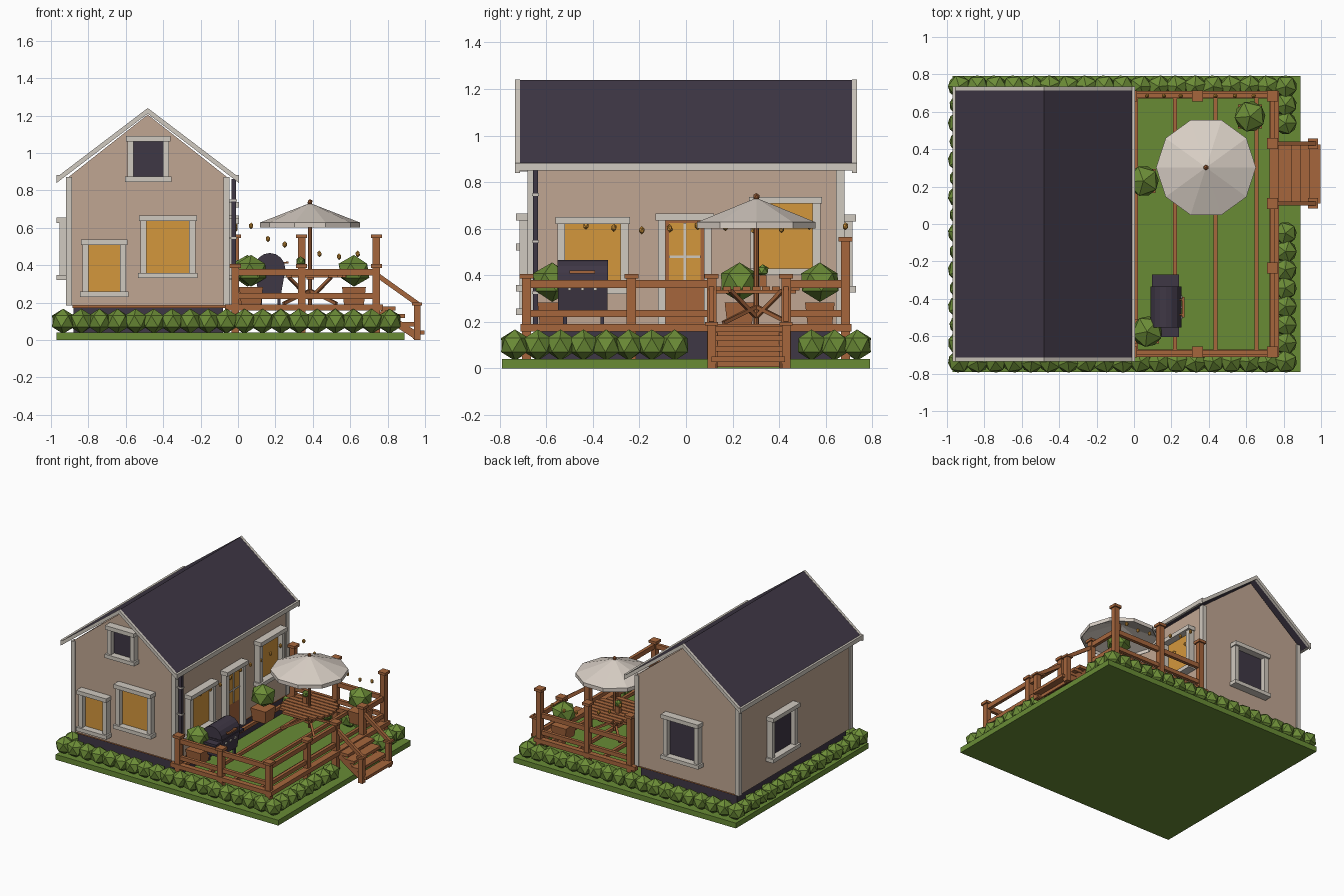
import bpy, bmesh, math, random
from mathutils import Vector, Matrix

if "Cube" in bpy.data.objects:
    bpy.data.objects.remove(bpy.data.objects["Cube"])
random.seed(4)

def mat(name, hexcol):
    lin = [(int(hexcol[i:i+2], 16) / 255) ** 2.2 for i in (0, 2, 4)]
    m = bpy.data.materials.new(name)
    m.diffuse_color = (*lin, 1)
    m.use_nodes = True
    m.node_tree.nodes["Principled BSDF"].inputs["Base Color"].default_value = m.diffuse_color
    return m

WALL, TRIM, DARK = mat("wall_beige", "BFA591"), mat("trim_grey", "CFC8BE"), mat("dark_slate", "413A47")
WOOD, GREEN, AMBER = mat("wood_brown", "A5663F"), mat("leaf_green", "6C8C3A"), mat("amber", "D3963F")
CANVAS, LAWN = mat("canvas", "D8CEC4"), mat("lawn_green", "688A38")

def finish(name, bm, m):
    bmesh.ops.recalc_face_normals(bm, faces=bm.faces)
    me = bpy.data.meshes.new(name)
    bm.to_mesh(me)
    bm.free()
    me.materials.append(m)
    ob = bpy.data.objects.new(name, me)
    bpy.context.collection.objects.link(ob)
    return ob

def add_box(bm, x0, x1, y0, y1, z0, z1):
    M = Matrix.Translation(((x0+x1)/2, (y0+y1)/2, (z0+z1)/2)) @ Matrix.Diagonal((abs(x1-x0), abs(y1-y0), abs(z1-z0), 1))
    bmesh.ops.create_cube(bm, size=1, matrix=M)

def boxes(name, m, lst):
    bm = bmesh.new()
    for b in lst:
        add_box(bm, *b)
    return finish(name, bm, m)

def beams(name, m, lst, w, h):
    bm = bmesh.new()
    for p, q in lst:
        p, q = Vector(p), Vector(q)
        R = (q - p).to_track_quat('Z', 'Y').to_matrix().to_4x4()
        M = Matrix.Translation((p+q)/2) @ R @ Matrix.Diagonal((w, h, (q-p).length, 1))
        bmesh.ops.create_cube(bm, size=1, matrix=M)
    return finish(name, bm, m)

def prism(name, m, pts, y0, y1):
    # xz profile extruded along y
    bm = bmesh.new()
    f = bm.faces.new([bm.verts.new((x, y0, z)) for x, z in pts])
    ext = bmesh.ops.extrude_face_region(bm, geom=[f])
    bmesh.ops.translate(bm, vec=(0, y1-y0, 0), verts=[v for v in ext['geom'] if isinstance(v, bmesh.types.BMVert)])
    return finish(name, bm, m)

def blobs(name, m, lst, sz=1.0):
    # low-poly balls: (x, y, z, radius)
    bm = bmesh.new()
    for x, y, z, r in lst:
        M = Matrix.Translation((x, y, z)) @ Matrix.Rotation(random.uniform(0, 6), 4, 'Z') @ Matrix.Diagonal((1, 1, sz, 1))
        bmesh.ops.create_icosphere(bm, subdivisions=1, radius=r, matrix=M)
    return finish(name, bm, m)

# Ground and hedge
boxes("lawn", LAWN, [(-.97, .89, -.79, .79, 0, .04)])
hedge = []
for i in range(19):
    x = -.935 + i * .097
    hedge += [(x, s * .735, .1, .067) for s in (-1, 1)]
for i in range(1, 15):
    y = -.735 + i * .098
    hedge.append((-.935, y, .1, .067 if i % 2 else .058))
    if not .04 < y < .48:
        hedge.append((.81, y, .1, .067))
blobs("hedge", GREEN, hedge)

# House body
CX = -.4825
boxes("foundation", DARK, [(-.88, -.08, -.65, .65, .03, .18)])
boxes("sill_beam", WOOD, [(-.885, -.06, -.66, .66, .172, .19)])
prism("house_walls", WALL, [(-.91, .185), (-.055, .185), (-.055, .868), (CX, 1.205), (-.91, .868)], -.67, .67)
corner = []
for x0, x1 in ((-.92, -.887), (-.078, -.045)):
    for s in (-1, 1):
        corner.append((x0, x1, s*.68, s*.645, .185, .87))
boxes("corner_boards", TRIM, corner)

# Roof with fascia and rake boards
def chevron(hw, top, t):
    k = .37 / .487
    e = top - hw * k
    return [(CX-hw, e), (CX, top), (CX+hw, e), (CX+hw, e-t), (CX, top-t), (CX-hw, e-t)]
prism("roof", DARK, chevron(.475, 1.238, .025), -.716, .716)
for s, n in ((-1, "front"), (1, "back")):
    prism(n + "_rake_board", TRIM, chevron(.487, 1.24, .03), s*.714, s*.734)
boxes("eave_fascia", TRIM, [(CX+s*.472, CX+s*.488, -.734, .734, .85, .882) for s in (-1, 1)])

# Wall-relative boxes: u along the wall, n outward
def wall_box(side, u0, u1, z0, z1, n0, n1):
    if side == 'front': return (u0, u1, -.67-n1, -.67-n0, z0, z1)
    if side == 'back': return (u0, u1, .67+n0, .67+n1, z0, z1)
    if side == 'left': return (-.91-n1, -.91-n0, u0, u1, z0, z1)
    return (-.055+n0, -.055+n1, u0, u1, z0, z1)

def window(name, side, u0, u1, z0, z1, pane):
    a, b = u0+.008, u1-.008
    boxes(name + "_frame", TRIM, [wall_box(side, *r) for r in (
        (u0, u1, z1-.03, z1, 0, .06), (u0-.004, u1+.004, z0, z0+.028, 0, .06),
        (a, a+.033, z0+.02, z1-.02, 0, .045), (b-.033, b, z0+.02, z1-.02, 0, .045))])
    boxes(name + "_pane", pane, [wall_box(side, a+.03, b-.03, z0+.02, z1-.02, .002, .009)])

for w in (("small_front_window", 'front', -.84, -.59, .23, .537, AMBER),
          ("large_front_window", 'front', -.53, -.22, .33, .665, AMBER),
          ("gable_window", 'front', -.60, -.36, .845, 1.09, DARK),
          ("back_window", 'back', -.61, -.30, .325, .66, DARK),
          ("left_window", 'left', .02, .34, .32, .655, DARK),
          ("deck_window_near", 'right', -.56, -.24, .32, .65, AMBER),
          ("deck_window_far", 'right', .27, .585, .40, .737, AMBER)):
    window(*w)

# Door
boxes("door_frame", TRIM, [wall_box('right', *r) for r in (
    (-.13, .12, .635, .665, 0, .06), (-.12, -.087, .185, .64, 0, .045), (.077, .11, .185, .64, 0, .045))])
boxes("door", WOOD, [wall_box('right', -.09, .08, .185, .64, 0, .015)])
boxes("door_panes", AMBER, [wall_box('right', -.073, .063, .38, .625, .012, .02)])
boxes("door_muntins", TRIM, [wall_box('right', -.01, .0, .38, .625, .015, .026),
                             wall_box('right', -.073, .063, .475, .485, .015, .026)])

# Downspout
boxes("downspout", DARK, [(-.035, -.01, -.658, -.635, .18, .86)])
boxes("downspout_brackets", TRIM, [(-.05, -.006, -.662, -.631, z, z+.01) for z in (.32, .54, .74)])

# Deck frame
boxes("deck_joists", WOOD, [(x-.011, x+.011, -.7, .7, .16, .185) for x in (.01, .22, .435, .655)])
boxes("deck_edge", WOOD, [(-.07, .77, -.71, -.67, .158, .19), (-.07, .77, .67, .71, .158, .19), (.725, .775, -.71, .71, .158, .19)])

# Posts with caps
low = [(-.015, -.685), (.34, -.685), (.74, -.685), (.74, -.235), (.74, .11), (.74, .43)]
tall = [(-.015, .685), (.34, .685), (.74, .685)]
posts = []
for h, group in ((.405, low), (.565, tall)):
    for x, y in group:
        posts += [(x-.02, x+.02, y-.02, y+.02, .04, h-.01), (x-.03, x+.03, y-.03, y+.03, h-.02, h)]
boxes("deck_posts", WOOD, posts)

# Rails
rails = []
for z0, z1 in ((.345, .38), (.22, .25)):
    rails += [(-.015, .74, s*.685-.012, s*.685+.012, z0, z1) for s in (-1, 1)]
    rails += [(.728, .752, -.685, .11, z0, z1), (.728, .752, .43, .685, z0, z1)]
boxes("deck_rails", WOOD, rails)

# Stairs with handrails
steps = []
for x0, z in ((.77, .18), (.82, .14), (.87, .095), (.925, .05)):
    steps += [(x0, x0+.072, .11, .425, z-.022, z), (x0+.01, x0+.022, .12, .415, z-.045, z-.01)]
boxes("stair_treads", WOOD, steps)
beams("stair_stringers", WOOD, [((.76, y, .15), (.965, y, .015)) for y in (.125, .41)], .02, .04)
newel = []
for y in (.11, .43):
    newel += [(.94, .975, y-.018, y+.018, 0, .19), (.93, .985, y-.028, y+.028, .185, .2)]
boxes("stair_newels", WOOD, newel)
beams("stair_handrails", WOOD, [((.74, y, .35), (.965, y, .19)) for y in (.11, .43)], .022, .026)

# Planters with bushes
spots = [(.62, .575), (.05, .23), (.07, -.575)]
for i, (x, y) in enumerate(spots):
    bm = bmesh.new()
    bmesh.ops.create_cone(bm, cap_ends=True, segments=4, radius1=.075, radius2=.09, depth=.095,
                          matrix=Matrix.Translation((x, y, .235)) @ Matrix.Rotation(math.pi/4, 4, 'Z'))
    finish(f"planter_{i+1}", bm, WOOD)
blobs("planter_bushes", GREEN, [(x, y, .37, .092) for x, y in spots], .92)

# Patio table and umbrella
UX, UY = .385, .302
bm = bmesh.new()
for k in range(9):
    d = -.168 + k * .042
    h = math.sqrt(.195**2 - d*d)
    add_box(bm, UX-h, UX+h, UY+d-.017, UY+d+.017, .335, .352)
add_box(bm, UX-.02, UX+.02, UY-.17, UY+.17, .322, .336)
finish("table_top", bm, WOOD)
legs = []
for k in range(4):
    a = math.pi/4 + k * math.pi/2
    c, s = math.cos(a), math.sin(a)
    legs += [((UX, UY, .265), (UX+.2*c, UY+.2*s, .195)), ((UX, UY, .22), (UX+.16*c, UY+.16*s, .335))]
beams("table_legs", WOOD, legs, .016, .016)
bm = bmesh.new()
bmesh.ops.create_cone(bm, cap_ends=True, segments=8, radius1=.011, radius2=.011, depth=.54, matrix=Matrix.Translation((UX, UY, .46)))
bmesh.ops.create_icosphere(bm, subdivisions=1, radius=.015, matrix=Matrix.Translation((UX, UY, .738)))
finish("umbrella_pole", bm, WOOD)
bm = bmesh.new()
rings = [[bm.verts.new((UX+.267*math.cos(k*math.pi/5), UY+.267*math.sin(k*math.pi/5), z)) for k in range(10)] for z in (.6, .628)]
apex = bm.verts.new((UX, UY, .732))
for k in range(10):
    j = (k+1) % 10
    bm.faces.new((rings[0][k], rings[0][j], rings[1][j], rings[1][k]))
    bm.faces.new((rings[1][k], rings[1][j], apex))
canopy = finish("umbrella_canopy", bm, CANVAS)
canopy.modifiers.new("thickness", 'SOLIDIFY').thickness = .005
blobs("table_plant", GREEN, [(.335, .33, .42, .027)])
boxes("table_plant_pot", WOOD, [(.32, .35, .315, .345, .352, .4)])

# Grill: rounded lid, firebox, shelves, legs
GX = .17
lid = [(GX+.083*math.cos(a*math.pi/8), .38+.085*math.sin(a*math.pi/8)) for a in range(9)]
prism("grill_lid", DARK, lid, -.553, -.335)
prism("grill_firebox", DARK, [(GX-.083, .375), (GX+.083, .375), (GX+.06, .245), (GX-.06, .245)], -.55, -.338)
boxes("grill_shelves", DARK, [(.095, .24, -.605, -.545, .345, .362), (.095, .24, -.34, -.27, .345, .362)])
boxes("grill_legs", DARK, [(x-.008, x+.008, y-.008, y+.008, .185, .26) for x in (.12, .22) for y in (-.52, -.36)])
boxes("grill_handle", WOOD, [(.256, .27, -.5, -.39, .408, .42), (.235, .26, -.49, -.48, .41, .418), (.235, .26, -.41, -.40, .41, .418)])
boxes("grill_knobs", TRIM, [(.24, .258, y-.007, y+.007, .334, .348) for y in (-.5, -.445, -.39)])

# String lights along the wall and back posts
bulbs = [(-.015, -.43+.12*k, .603+.01*math.cos(k*1.5), .013) for k in range(9)]
bulbs += [(x, .685, z, .013) for x, z in ((.07, .61), (.16, .54), (.25, .51), (.435, .46), (.54, .445), (.64, .46))]
blobs("string_light_bulbs", AMBER, bulbs, 1.35)
